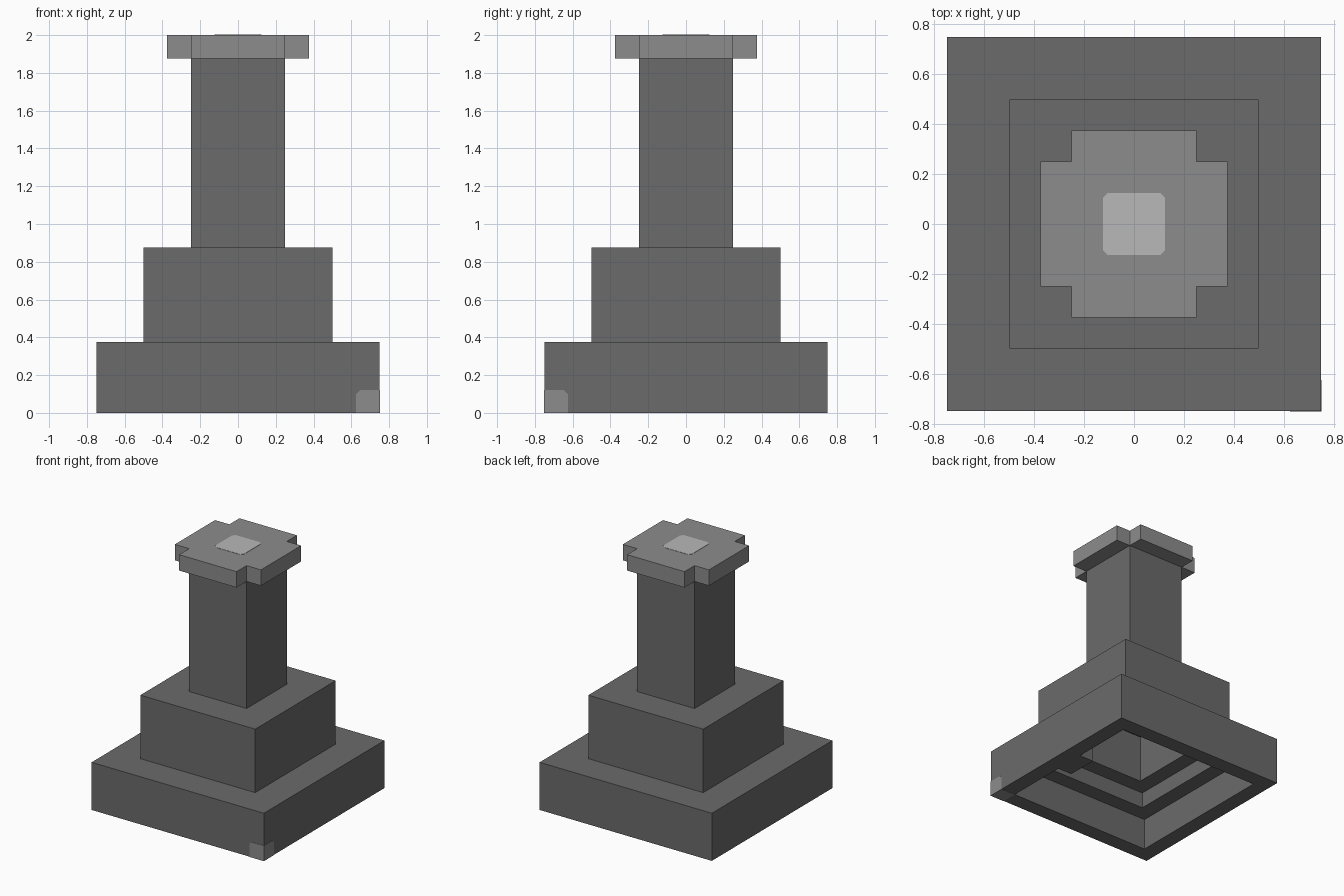
import bpy, bmesh

old = bpy.data.objects.get("Cube")
if old:
    bpy.data.objects.remove(old, do_unlink=True)


def material(name, value):
    m = bpy.data.materials.new(name)
    m.use_nodes = True
    colour = (value, value, value, 1)
    m.diffuse_color = colour
    m.node_tree.nodes["Principled BSDF"].inputs["Base Color"].default_value = colour
    return m


dark = material("dark grey", 0.145)
mid = material("mid grey", 0.265)
light = material("light grey", 0.48)


def finish(name, bm, mat):
    bmesh.ops.recalc_face_normals(bm, faces=bm.faces[:])
    mesh = bpy.data.meshes.new(name)
    bm.to_mesh(mesh)
    bm.free()
    mesh.materials.append(mat)
    obj = bpy.data.objects.new(name, mesh)
    bpy.context.collection.objects.link(obj)
    return obj


def tier(name, outer, lip, z0, z1, wall=0.125):
    """Hollow square step with a top lip reaching in to the next step."""
    inner, under = outer - wall, z1 - wall
    profile = [(outer, z0), (outer, z1), (lip, z1)]
    if lip < inner:
        profile += [(lip, under), (inner, under)]
    profile.append((inner, z0))
    bm = bmesh.new()
    loops = [[bm.verts.new((sx * r, sy * r, z))
              for sx, sy in ((1, 1), (-1, 1), (-1, -1), (1, -1))]
             for r, z in profile]
    for a, b in zip(loops, loops[1:] + loops[:1]):
        for i in range(4):
            j = (i + 1) % 4
            bm.faces.new((a[i], a[j], b[j], b[i]))
    return finish(name, bm, dark)


def prism(name, outline, z0, z1, mat):
    bm = bmesh.new()
    face = bm.faces.new([bm.verts.new((x, y, z0)) for x, y in outline])
    top = bmesh.ops.extrude_face_region(bm, geom=[face])["geom"]
    bmesh.ops.translate(bm, vec=(0, 0, z1 - z0),
                        verts=[v for v in top if isinstance(v, bmesh.types.BMVert)])
    return finish(name, bm, mat)


def box(x0, x1, y0, y1):
    return [(x0, y0), (x1, y0), (x1, y1), (x0, y1)]


def cut_square(r, c, notched):
    """Square outline with notched or chamfered corners."""
    points = []
    for sx, sy in ((1, 1), (-1, 1), (-1, -1), (1, -1)):
        corner = [(sx * r, sy * (r - c)), (sx * (r - c), sy * r)]
        if notched:
            corner.insert(1, (sx * (r - c), sy * (r - c)))
        points += corner if sx * sy > 0 else corner[::-1]
    return points


# Stepped hollow pedestal
tier("base_step", 0.75, 0.5, 0, 0.375)
tier("middle_step", 0.5, 0.25, 0.375, 0.875)
tier("column", 0.25, 0.125, 0.875, 1.875)

# Small block inside the base wall
prism("inner_block", box(0.5, 0.625, -0.125, 0.125), 0, 0.125, dark)

# Cross-shaped cap with its pale centre
prism("cap", cut_square(0.375, 0.125, True), 1.875, 2, mid)
prism("cap_centre", cut_square(0.125, 0.02, False), 1.999, 2.002, light)

# Pale corner mark on the base, chamfered on its inner top edges
mark = prism("corner_mark", box(0.625, 0.752, -0.752, -0.625), -0.001, 0.12, mid)
bm = bmesh.new()
bm.from_mesh(mark.data)
edges = [e for e in bm.edges
         if all(v.co.x < 0.7 for v in e.verts) and all(v.co.z > 0.1 for v in e.verts)
         or all(v.co.y > -0.7 for v in e.verts) and all(v.co.z > 0.1 for v in e.verts)]
bmesh.ops.bevel(bm, geom=edges, offset=0.02, segments=1, affect="EDGES")
bm.to_mesh(mark.data)
bm.free()
